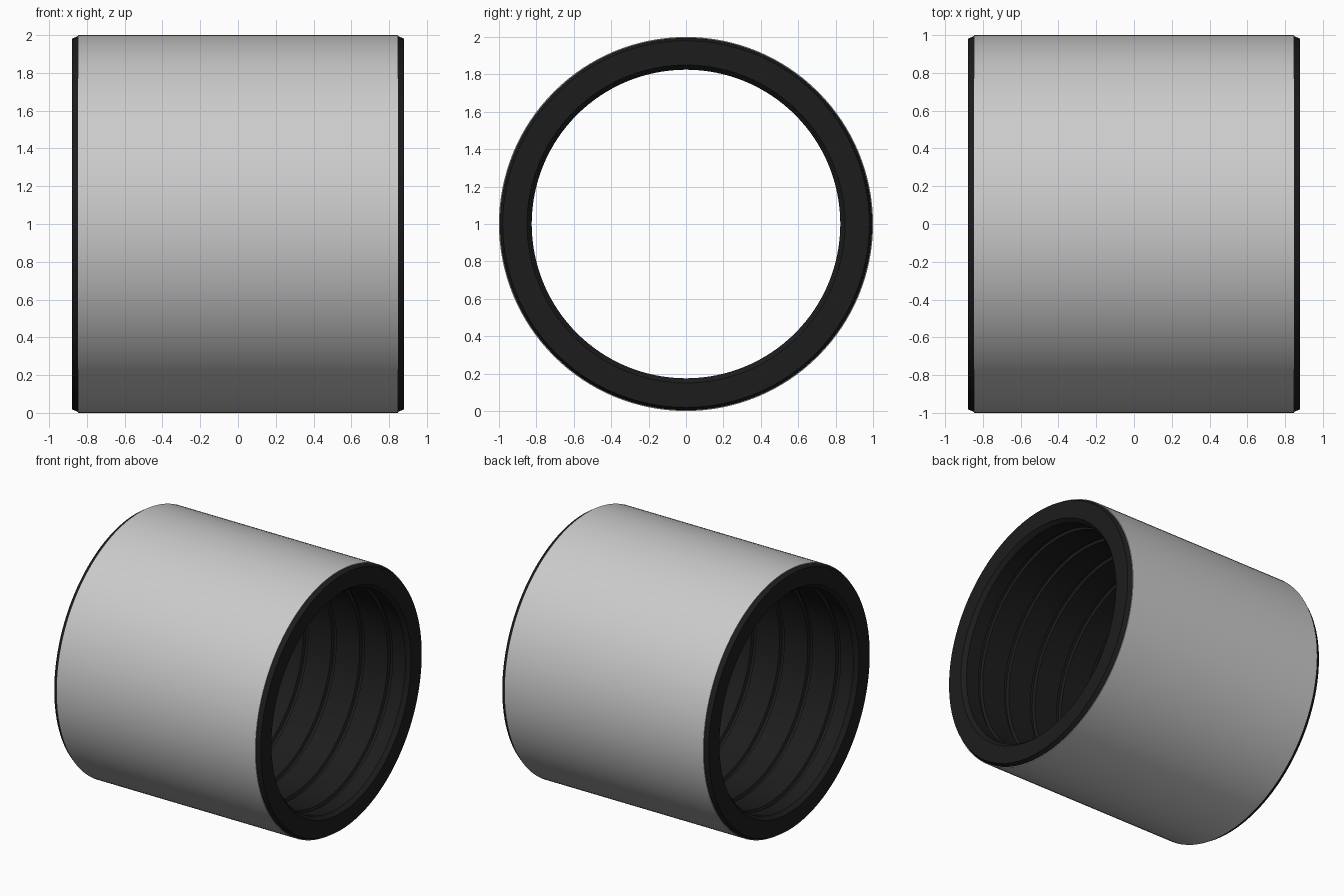
import bpy, bmesh, math
from mathutils import Matrix, Vector

if "Cube" in bpy.data.objects:
    bpy.data.objects.remove(bpy.data.objects["Cube"])

SEGMENTS = 128


def material(name, rgb):
    m = bpy.data.materials.new(name)
    m.diffuse_color = (*rgb, 1)
    m.use_nodes = True
    m.node_tree.nodes["Principled BSDF"].inputs["Base Color"].default_value = m.diffuse_color
    return m


def lathe(name, profile, mat=None):
    """Revolve a closed (x, radius) profile around the horizontal axis at z = 1."""
    bm = bmesh.new()
    rings = []
    for i in range(SEGMENTS):
        a = 2 * math.pi * i / SEGMENTS
        rings.append([bm.verts.new((x, r * math.cos(a), 1 + r * math.sin(a)))
                      for x, r in profile])
    n = len(profile)
    for i in range(SEGMENTS):
        a, b = rings[i], rings[(i + 1) % SEGMENTS]
        for j in range(n):
            k = (j + 1) % n
            bm.faces.new((a[j], a[k], b[k], b[j]))
    bmesh.ops.recalc_face_normals(bm, faces=bm.faces)
    mesh = bpy.data.meshes.new(name)
    bm.to_mesh(mesh)
    bm.free()
    ob = bpy.data.objects.new(name, mesh)
    bpy.context.collection.objects.link(ob)
    if mat:
        mesh.materials.append(mat)
    bpy.context.view_layer.objects.active = ob
    ob.select_set(True)
    bpy.ops.object.shade_smooth_by_angle(angle=math.radians(20))
    ob.select_set(False)
    return ob


black = material("black_liner", (0.012, 0.012, 0.012))

# Grey outer sleeve
lathe("outer_sleeve", [(-0.848, 0.96), (-0.848, 1.0), (0.848, 1.0), (0.848, 0.96)])

# Black liner: chamfered end lips and seven grooves around the bore
bore = 0.825
profile = [(0.848, 0.96), (0.848, 0.995), (0.88, 0.98), (0.88, 0.85), (0.85, bore)]
mirrored_end = [(-x, r) for x, r in reversed(profile)]
for i in range(3, -4, -1):
    c = i * 0.24
    profile += [(c + 0.02, bore), (c + 0.012, bore + 0.02),
                (c - 0.012, bore + 0.02), (c - 0.02, bore)]
lathe("grooved_liner", profile + mirrored_end, black)
